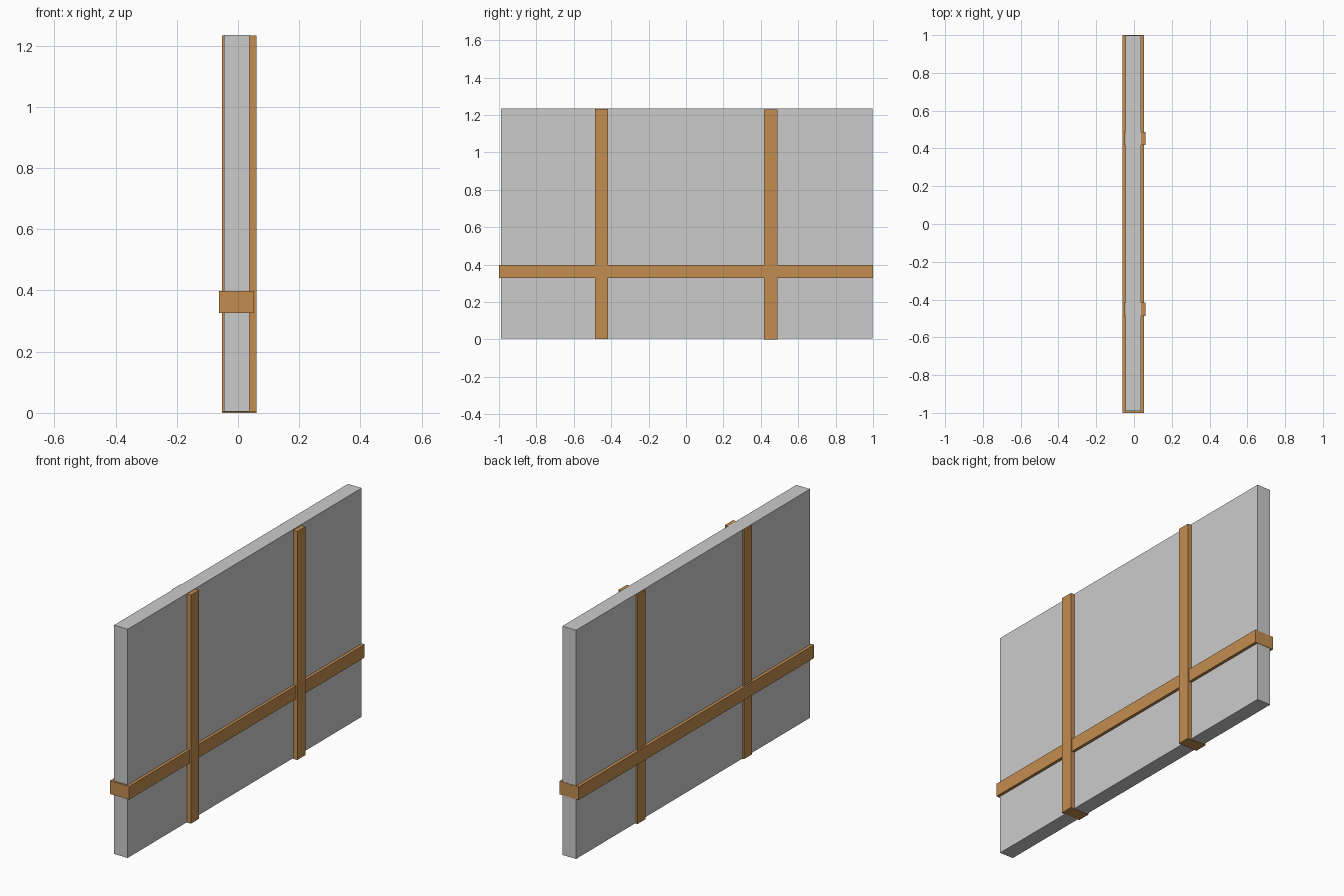
import bpy

if "Cube" in bpy.data.objects:
    bpy.data.objects.remove(bpy.data.objects["Cube"])

wood = bpy.data.materials.new("brown_wood")
wood.diffuse_color = (0.55, 0.27, 0.08, 1)
wood.use_nodes = True
wood.node_tree.nodes["Principled BSDF"].inputs["Base Color"].default_value = wood.diffuse_color


def box(name, x, y, z, mat=None):
    """Box spanning the given (min, max) range on each axis."""
    spans = (x, y, z)
    bpy.ops.mesh.primitive_cube_add(size=1, location=[(a + b) / 2 for a, b in spans])
    ob = bpy.context.object
    ob.name = name
    ob.scale = [b - a for a, b in spans]
    bpy.ops.object.transform_apply(location=False, rotation=False, scale=True)
    if mat:
        ob.data.materials.append(mat)
    return ob


# Plain wall slab
box("wall_panel", (-0.045, 0.037), (-0.99, 0.998), (0.005, 1.235))

# Horizontal beam running through the slab, proud on both faces and ends
box("horizontal_beam", (-0.062, 0.053), (-1.0, 1.0), (0.327, 0.398), wood)

# Two upright posts, tops just below the slab top
for side, y, z in (("front", -0.451, 0.003), ("back", 0.453, 0.0)):
    box(f"{side}_post", (-0.053, 0.06), (y - 0.035, y + 0.035), (z, z + 1.229), wood)
